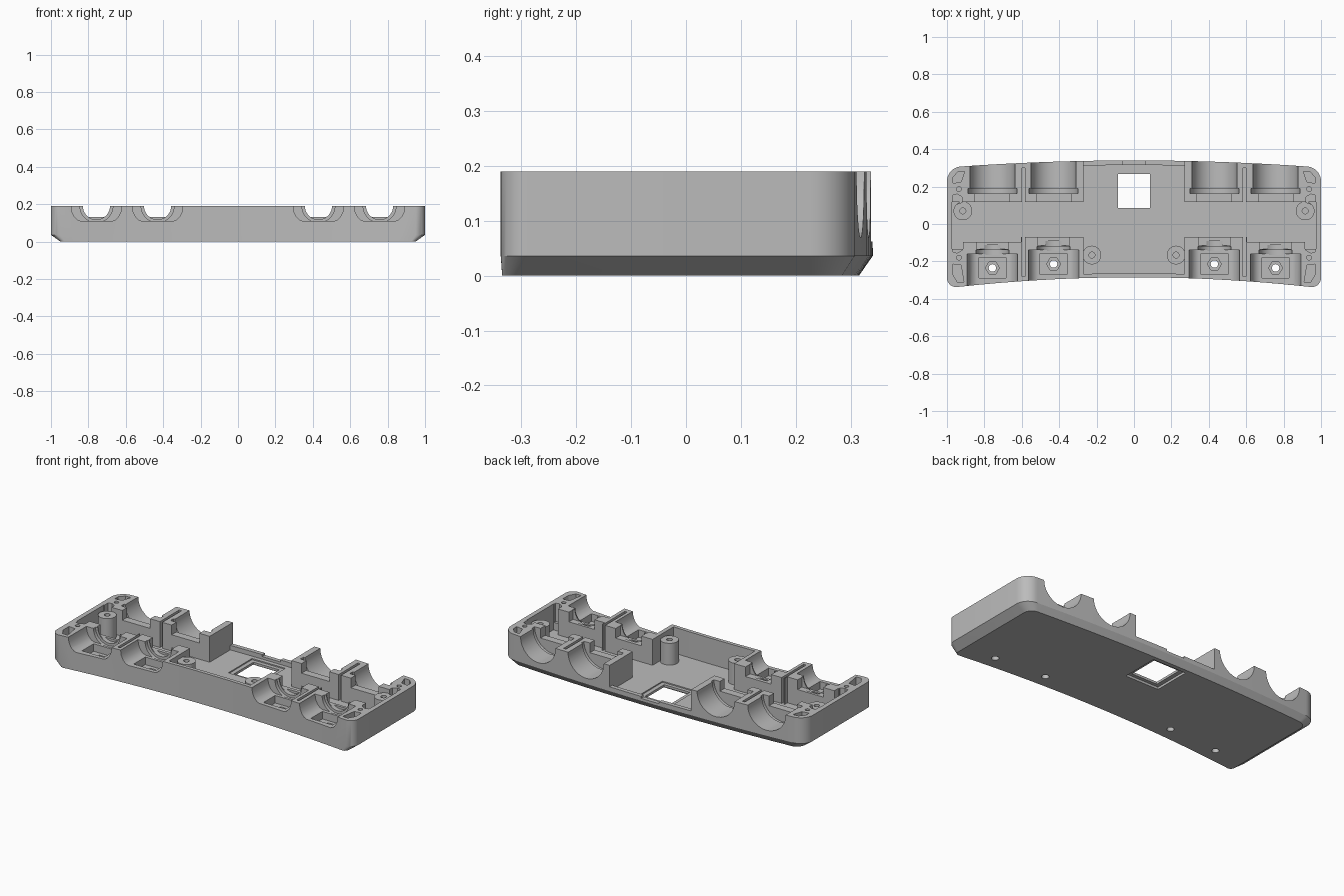
import bpy, bmesh
from math import cos, sin, pi, radians

cube = bpy.data.objects.get("Cube")
if cube:
    bpy.data.objects.remove(cube, do_unlink=True)

H = 0.19        # rim height
FLOOR = 0.035   # floor thickness

grey = bpy.data.materials.new("plain_grey")
grey.use_nodes = True
grey.diffuse_color = (0.5, 0.5, 0.5, 1)
grey.node_tree.nodes["Principled BSDF"].inputs["Base Color"].default_value = (0.5, 0.5, 0.5, 1)


def loft(name, rings):
    """Solid closed skin through rings of equal point count."""
    bm = bmesh.new()
    loops = [[bm.verts.new(p) for p in ring] for ring in rings]
    for a, b in zip(loops, loops[1:]):
        for i in range(len(a)):
            j = (i + 1) % len(a)
            bm.faces.new((a[i], a[j], b[j], b[i]))
    bm.faces.new(loops[0])
    bm.faces.new(loops[-1])
    bmesh.ops.recalc_face_normals(bm, faces=bm.faces)
    mesh = bpy.data.meshes.new(name)
    bm.to_mesh(mesh)
    bm.free()
    obj = bpy.data.objects.new(name, mesh)
    bpy.context.collection.objects.link(obj)
    return obj


def prism(pts, z0, z1):
    return loft("cutter", [[(x, y, z) for x, y in pts] for z in (z0, z1)])


def slab(pts, y0, y1):
    return loft("cutter", [[(x, y, z) for x, z in pts] for y in (y0, y1)])


def box(x0, x1, y0, y1, z0, z1):
    return prism([(x0, y0), (x1, y0), (x1, y1), (x0, y1)], z0, z1)


def ring(cx, cy, r, n):
    return [(cx + r * cos(2 * pi * i / n), cy + r * sin(2 * pi * i / n)) for i in range(n)]


def post(x, y, r, z0, z1, n=24):
    return prism(ring(x, y, r, n), z0, z1)


def barrel(x, r, y0, y1):
    return slab(ring(x, H, r, 48), y0, y1)


def subtract(target, cutter):
    mod = target.modifiers.new("cut", 'BOOLEAN')
    mod.operation = 'DIFFERENCE'
    mod.solver = 'EXACT'
    mod.object = cutter
    bpy.context.view_layer.objects.active = target
    bpy.ops.object.modifier_apply(modifier=mod.name)
    bpy.data.objects.remove(cutter, do_unlink=True)


def outline(side, back, front):
    """Bowed plan shape with rounded corners, inset on each side."""
    def yb(x): return 0.34 - 0.038 * x * x - back
    def yf(x): return -0.285 - 0.058 * x * x + front
    w = 1 - side
    rb, rf = 0.08 - side * 0.5, 0.05 - side * 0.5
    pts = []

    def corner(sx, cx, cy, r, a0):
        for i in range(11):
            a = radians(a0 + 9 * i)
            pts.append((sx * cx + r * cos(a), cy + r * sin(a)))
    xb, xf = w - rb, w - rf
    corner(1, xb, yb(xb) - rb, rb, 0)
    pts.extend((x, yb(x)) for x in [xb * (1 - i / 12) for i in range(1, 24)])
    corner(-1, xb, yb(xb) - rb, rb, 90)
    corner(-1, xf, yf(xf) + rf, rf, 180)
    pts.extend((x, yf(x)) for x in [xf * (i / 12 - 1) for i in range(1, 24)])
    corner(1, xf, yf(xf) + rf, rf, 270)
    return pts


# Outer body with the underside chamfered at the sides and back
case = loft("lower_case", [[(x, y, z) for x, y in outline(*inset)] for z, inset in
            ((0, (0.05, 0.025, 0)), (0.036, (0, 0, 0)), (H, (0, 0, 0)))])

# Cavity volume, with blocks and screw posts taken out of it so they remain solid
cavity = prism(outline(0.028, 0.025, 0.022), FLOOR, 0.3)
JACKS = ((0.757, -0.235), (0.43, -0.214))
for s in (-1, 1):
    def mbox(x0, x1, *rest):
        return box(min(s * x0, s * x1), max(s * x0, s * x1), *rest)

    subtract(cavity, mbox(0.27, 1.1, 0.118, 0.5, 0, 0.4))        # rear block
    subtract(cavity, mbox(0.6, 0.915, -0.5, -0.096, 0, 0.4))     # outer front block
    subtract(cavity, mbox(0.27, 0.605, -0.5, -0.07, 0, 0.4))     # inner front block
    subtract(cavity, mbox(0.9, 1.1, -0.5, -0.135, 0, 0.4))       # front corner
    subtract(cavity, post(s * 0.915, 0.07, 0.05, 0, 0.165, 32))
    subtract(cavity, post(s * 0.225, -0.166, 0.05, 0, 0.165, 32))
subtract(case, cavity)

# Low rear sill in the middle
subtract(case, box(-0.27, 0.27, 0.2, 0.5, 0.062, 0.3))
subtract(case, box(-0.06, 0.06, 0.3, 0.5, 0.05, 0.3))

# Square floor window with a stepped frame above and below
subtract(case, box(-0.085, 0.085, 0.085, 0.267, -0.1, 0.1))
subtract(case, box(-0.11, 0.11, 0.065, 0.29, -0.1, 0.014))
subtract(case, box(-0.11, 0.11, 0.065, 0.29, 0.028, 0.1))

for s in (-1, 1):
    for jx, y in JACKS:
        x = s * jx
        # Rear round cradle, its groove and the open inner wall
        subtract(case, barrel(x, 0.121, 0.188, 0.5))
        subtract(case, barrel(x, 0.131, 0.163, 0.19))
        subtract(case, box(x - 0.092, x + 0.092, 0.1, 0.17, 0.132, 0.3))
        # Front notch with curved shoulders
        half = [(0.135, 0.3), (0.135, H), (0.131, 0.16), (0.118, 0.133), (0.102, 0.117), (0.085, 0.11)]
        notch = [(x + a, z) for a, z in half] + [(x - a, z) for a, z in reversed(half)]
        subtract(case, slab(notch, -0.5, y + 0.075))
        # Round seat and cut through the inner wall
        subtract(case, barrel(x, 0.088, y + 0.07, y + 0.095))
        subtract(case, barrel(x, 0.0725, y + 0.05, y + 0.123))
        subtract(case, box(x - 0.085, x + 0.085, y + 0.1, y + 0.2, 0.132, 0.3))
        # Nut pocket, hexagon and screw hole
        subtract(case, box(x - 0.0725, x + 0.0725, y - 0.055, y + 0.055, 0.065, 0.3))
        subtract(case, post(x, y, 0.037, 0.04, 0.2, 6))
        subtract(case, post(x, y, 0.02, -0.1, 0.2))

    # Divider slots between neighbouring cradles
    for y0, y1 in ((0.1, 0.3), (-0.28, -0.05)):
        subtract(case, box(s * 0.592 - 0.008, s * 0.592 + 0.008, y0, y1, FLOOR, 0.3))

    # Screw holes in the posts and corner blocks
    for hx, hy, r in ((0.915, 0.07, 0.016), (0.225, -0.166, 0.016),
                      (0.936, 0.187, 0.013), (0.936, -0.18, 0.013)):
        subtract(case, post(s * hx, hy, r, 0.07, 0.3, 16))

    # Lightening pockets in the corners
    for pocket in ([(0.968, 0.218), (0.968, 0.25), (0.94, 0.28), (0.905, 0.282), (0.925, 0.225)],
                   [(0.968, 0.1), (0.968, 0.155), (0.945, 0.16), (0.92, 0.145), (0.92, 0.115)],
                   [(0.968, -0.215), (0.968, -0.27), (0.945, -0.31), (0.91, -0.31), (0.925, -0.22)],
                   [(0.968, -0.12), (0.968, -0.15), (0.945, -0.155), (0.92, -0.14), (0.92, -0.12)]):
        subtract(case, prism([(s * a, b) for a, b in pocket], 0.08, 0.3))

# Material and shading
case.data.materials.clear()
case.data.materials.append(grey)
for f in case.data.polygons:
    f.material_index = 0
bpy.ops.object.select_all(action='DESELECT')
case.select_set(True)
bpy.context.view_layer.objects.active = case
bpy.ops.object.shade_smooth_by_angle(angle=radians(25))
